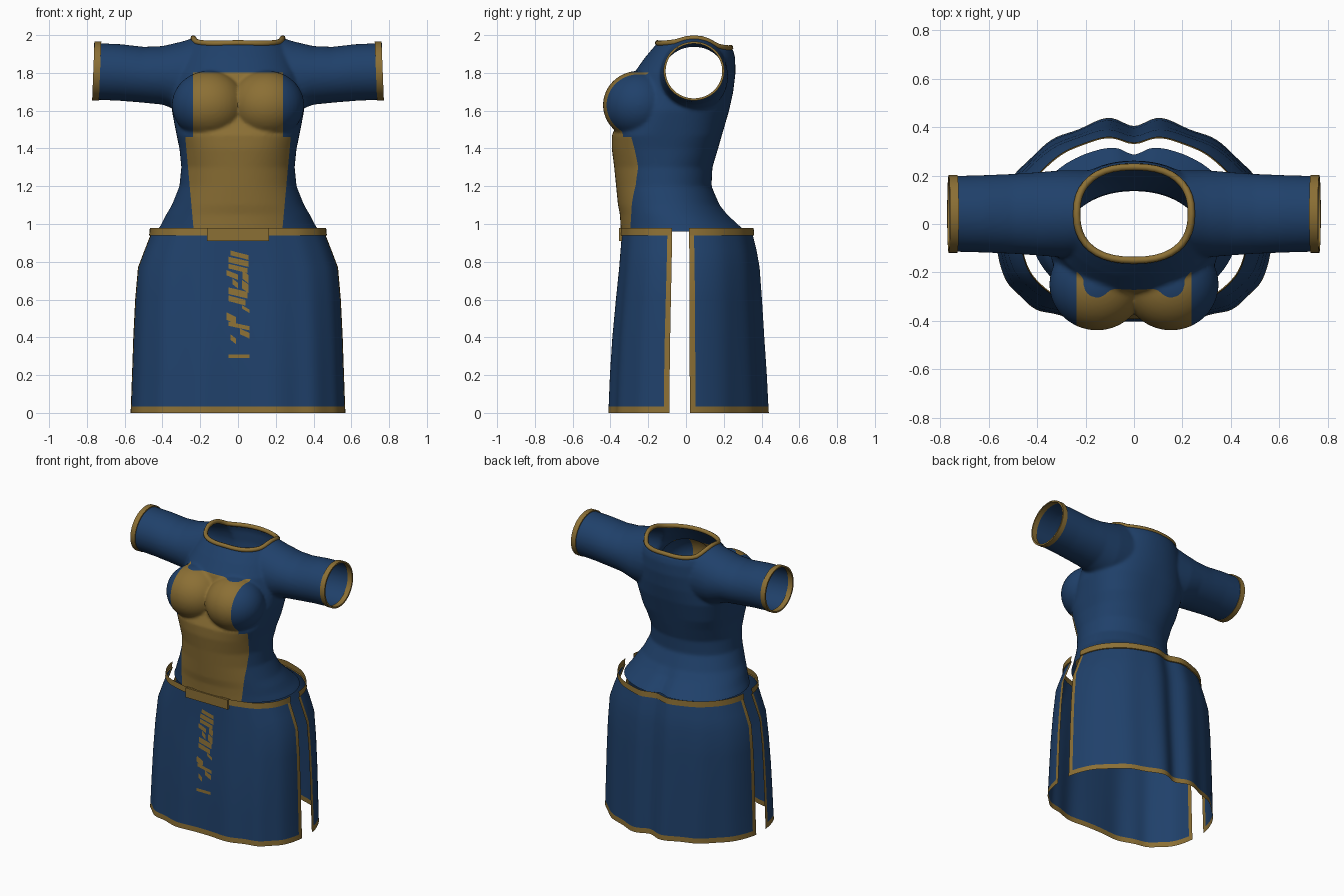
import bpy, bmesh
from math import sin, cos, asin, pi, exp
from mathutils import Vector, Matrix
from mathutils.bvhtree import BVHTree

if "Cube" in bpy.data.objects:
    bpy.data.objects.remove(bpy.data.objects["Cube"])


def material(name, rgb):
    m = bpy.data.materials.new(name)
    m.use_nodes = True
    m.diffuse_color = (*rgb, 1)
    m.node_tree.nodes["Principled BSDF"].inputs["Base Color"].default_value = (*rgb, 1)
    return m


BLUE = material("blue cloth", (0.014, 0.052, 0.145))
GOLD = material("gold trim", (0.26, 0.16, 0.035))


def add_object(name, bm, mats, smooth=True):
    me = bpy.data.meshes.new(name)
    bm.to_mesh(me)
    bm.free()
    for m in mats:
        me.materials.append(m)
    ob = bpy.data.objects.new(name, me)
    bpy.context.collection.objects.link(ob)
    if smooth:
        bpy.ops.object.select_all(action="DESELECT")
        ob.select_set(True)
        bpy.context.view_layer.objects.active = ob
        bpy.ops.object.shade_smooth_by_angle(angle=0.7)
    return ob


def spow(v, e):
    return abs(v) ** e * (1 if v >= 0 else -1)


def oval(rx, ry, p=2.0, n=48):
    angles = [2 * pi * i / n for i in range(n)]
    return [(rx * spow(cos(a), 2 / p), ry * spow(sin(a), 2 / p)) for a in angles]


def loft(bm, rings, capped=True):
    rows = [[bm.verts.new(co) for co in ring] for ring in rings]
    n = len(rows[0])
    for a, b in zip(rows, rows[1:]):
        for i in range(n):
            bm.faces.new((a[i], a[(i + 1) % n], b[(i + 1) % n], b[i]))
    if capped:
        bm.faces.new(rows[0][::-1])
        bm.faces.new(rows[-1])


# Bodice volumes: torso rings (height, half width, front, back)
TORSO = [(0.90, 0.45, -0.34, 0.36), (0.96, 0.43, -0.345, 0.325), (1.0, 0.405, -0.347, 0.28),
         (1.05, 0.38, -0.35, 0.225), (1.1, 0.35, -0.36, 0.182), (1.2, 0.31, -0.37, 0.135),
         (1.3, 0.30, -0.38, 0.14), (1.4, 0.31, -0.393, 0.17), (1.47, 0.325, -0.392, 0.19),
         (1.6, 0.35, -0.34, 0.228), (1.7, 0.35, -0.3, 0.25), (1.8, 0.33, -0.275, 0.262),
         (1.88, 0.30, -0.218, 0.26), (1.92, 0.28, -0.185, 0.25), (1.96, 0.25, -0.15, 0.21),
         (1.99, 0.2, -0.08, 0.15)]
# Sleeve rings (side distance, centre height, depth radius, height radius)
SLEEVE = [(0.1, 1.78, 0.18, 0.20), (0.22, 1.785, 0.18, 0.205), (0.3, 1.78, 0.18, 0.185),
          (0.4, 1.787, 0.172, 0.155), (0.5, 1.79, 0.165, 0.148), (0.62, 1.802, 0.16, 0.15),
          (0.8, 1.81, 0.155, 0.15)]


def torso_ring(z, w, f, b):
    # squarer under the bust, with a shallow centre crease low on the back
    power = 2.1 + 0.6 * exp(-((z - 1.5) / 0.13) ** 2)
    crease = 0.04 * max(0, min(1, (1.12 - z) / 0.16))
    ring = []
    for x, y in oval(w, (b - f) / 2, power, 96):
        dent = crease * exp(-(x / 0.05) ** 2) if y > 0 else 0
        ring.append((x, y + (f + b) / 2 - dent, z))
    return ring


bm = bmesh.new()
loft(bm, [torso_ring(*row) for row in TORSO])
for s in (-1, 1):
    loft(bm, [[(s * d, 0.042 + y, zc + h) for y, h in oval(ry, rz)]
              for d, zc, ry, rz in SLEEVE])
    # bust
    bmesh.ops.create_uvsphere(
        bm, u_segments=40, v_segments=24, radius=1,
        matrix=Matrix.Translation((s * 0.153, -0.25, 1.63)) @ Matrix.Diagonal((0.197, 0.19, 0.181, 1)))
bmesh.ops.recalc_face_normals(bm, faces=bm.faces)
source = add_object("bodice_source", bm, [BLUE], smooth=False)
remesh = source.modifiers.new("fuse", "REMESH")
remesh.mode = "VOXEL"
remesh.voxel_size = 0.01
soft = source.modifiers.new("soften", "SMOOTH")
soft.factor = 0.5
soft.iterations = 6
fused = bpy.data.meshes.new_from_object(
    source.evaluated_get(bpy.context.evaluated_depsgraph_get()))
bpy.data.objects.remove(source)
bm = bmesh.new()
bm.from_mesh(fused)
bpy.data.meshes.remove(fused)


def slice_bodice(co, no, clear=False, front_only=False):
    faces = [f for f in bm.faces if not front_only or f.calc_center_median().y < -0.1]
    geom = set(faces)
    for f in faces:
        geom.update(f.verts, f.edges)
    bmesh.ops.bisect_plane(bm, geom=list(geom), dist=0.0005, plane_co=co, plane_no=no,
                           clear_outer=clear)


# Open the hem and the sleeves
slice_bodice((0, 0, 0.96), (0, 0, -1), True)
for s in (-1, 1):
    slice_bodice((s * 0.762, 0, 0), (s, 0, 0), True)

# Neckline path laid on the shoulders, then the neck opening
NECK = (0.237, 0.193, 0.043)
tree = BVHTree.FromBMesh(bm)
neck_path = []
for x, y in oval(NECK[0], NECK[1], 2.4, 40):
    hit = tree.ray_cast(Vector((x, y + NECK[2], 2.3)), Vector((0, 0, -1)))[0]
    neck_path.append((x, y + NECK[2], hit.z if hit and hit.z > 1.85 else 1.92))
inside = []
for f in bm.faces:
    c = f.calc_center_median()
    if c.z > 1.8 and abs(c.x / NECK[0]) ** 2.4 + abs((c.y - NECK[2]) / NECK[1]) ** 2.4 < 1:
        inside.append(f)
bmesh.ops.delete(bm, geom=inside, context="FACES")

# Gold front panel, cut into the bodice
for z in (1.46, 1.803):
    slice_bodice((0, 0, z), (0, 0, 1), front_only=True)
for s in (-1, 1):
    slice_bodice((s * 0.238, 0, 0), (s, 0, 0), front_only=True)
    slice_bodice((s * 0.235, 0, 0.97), (s, 0, -0.09), front_only=True)
for f in bm.faces:
    c = f.calc_center_median()
    half = 0.238 if c.z > 1.46 else 0.235 + 0.09 * (c.z - 0.97)
    f.material_index = int(c.y < -0.12 and c.z < 1.803 and abs(c.x) < half)
    f.smooth = True
add_object("bodice", bm, [BLUE, GOLD])

# Neck trim
curve = bpy.data.curves.new("neck_trim", "CURVE")
curve.dimensions = "3D"
curve.bevel_depth = 0.015
curve.bevel_resolution = 2
spline = curve.splines.new("POLY")
spline.points.add(len(neck_path) - 1)
for point, co in zip(spline.points, neck_path):
    point.co = (*co, 1)
spline.use_cyclic_u = True
curve.materials.append(GOLD)
bpy.context.collection.objects.link(bpy.data.objects.new("neck_trim", curve))

# Sleeve cuffs
for side, s in (("left", 1), ("right", -1)):
    bm = bmesh.new()
    loft(bm, [[(s * (d - 0.04 * h), 0.042 + y, 1.81 + h) for y, h in oval(r + 0.005, r)]
              for d, r in ((0.73, 0.148), (0.73, 0.156), (0.766, 0.156), (0.766, 0.145),
                           (0.73, 0.145))], capped=False)
    bmesh.ops.recalc_face_normals(bm, faces=bm.faces)
    add_object(side + "_cuff", bm, [GOLD])

# Skirt: (height, half width, front depth, back depth)
SKIRT = [(0.0, 0.57, 0.41, 0.445), (0.035, 0.568, 0.408, 0.443), (0.2, 0.562, 0.402, 0.435),
         (0.4, 0.555, 0.39, 0.422), (0.6, 0.545, 0.372, 0.41), (0.77, 0.53, 0.355, 0.398),
         (0.86, 0.496, 0.348, 0.383), (0.938, 0.465, 0.342, 0.364), (0.94, 0.471, 0.349, 0.371),
         (0.98, 0.467, 0.346, 0.368)]


def skirt_panel(name, front, powers, start, trim):
    """powers: squareness at hem and waist; start, trim: depth share of the slit edge and trim"""
    bm = bmesh.new()
    n = 64
    rows = []
    for z, w, f, b in SKIRT:
        power = powers[0] + (powers[1] - powers[0]) * z
        first, second = (asin(e ** (power / 2)) for e in (start, trim))
        angles = [first] + [second + (pi - 2 * second) * i / n for i in range(n + 1)]
        row = []
        for a in angles + [pi - first]:
            x, y = w * spow(cos(a), 2 / power), sin(a) ** (2 / power)
            # folds deepen towards the hem
            fold = 0.008 * (1 - 0.8 * z) * cos(14 * a) * sin(a)
            dip = 0 if front else 0.032 * exp(-(x / 0.07) ** 2)
            depth = (f if front else b) * y + fold - dip
            row.append(bm.verts.new((x, -depth if front else depth, z)))
        rows.append(row)
    for r, (low, high) in enumerate(zip(rows, rows[1:])):
        for i in range(n + 2):
            face = bm.faces.new((low[i], low[i + 1], high[i + 1], high[i]))
            edge = i in (0, n + 1) or r == 0 or r >= len(rows) - 3
            face.material_index = int(edge)
    if front:
        bmesh.ops.reverse_faces(bm, faces=bm.faces)
    add_object(name, bm, [BLUE, GOLD])


skirt_panel("front_skirt", True, (2.85, 2.8), 0.215, 0.29)
skirt_panel("back_skirt", False, (1.85, 2.08), 0.045, 0.115)


def skirt_front(z):
    for a, b in zip(SKIRT, SKIRT[1:]):
        if a[0] <= z <= b[0]:
            t = (z - a[0]) / (b[0] - a[0])
            depth = a[2] + t * (b[2] - a[2])
            return -(depth - 0.008 * (1 - 0.8 * z)) - 0.005
    return -SKIRT[-1][2]


# Belt plate
bm = bmesh.new()
bmesh.ops.create_cube(bm, size=1, matrix=Matrix.Translation((0, -0.344, 0.945))
                      @ Matrix.Diagonal((0.33, 0.02, 0.068, 1)))
add_object("belt_plate", bm, [GOLD], smooth=False)

# Worn gold ornament: slanted strips (height, left end, right end, thickness)
STRIPS = [(0.835, -0.04, 0.055, 0.025), (0.80, -0.05, 0.055, 0.03), (0.765, -0.05, 0.05, 0.025),
          (0.73, -0.06, 0.0, 0.028), (0.72, 0.025, 0.055, 0.045), (0.685, -0.03, 0.0, 0.03),
          (0.67, 0.02, 0.055, 0.045), (0.635, -0.05, 0.05, 0.035), (0.595, -0.05, 0.04, 0.03),
          (0.55, 0.02, 0.06, 0.018), (0.50, -0.06, -0.01, 0.04), (0.46, -0.05, 0.06, 0.022),
          (0.42, 0.01, 0.06, 0.03), (0.39, -0.04, -0.01, 0.03), (0.30, -0.05, 0.06, 0.02)]
bm = bmesh.new()
for z, x0, x1, thick in STRIPS:
    slant = 0.0 if z < 0.35 else 0.012
    bottom = z - thick / 2
    corners = ((x0, bottom + slant), (x1, bottom - slant),
               (x1, bottom - slant + thick), (x0, bottom + slant + thick))
    bm.faces.new([bm.verts.new((x, skirt_front(h), h)) for x, h in corners])
add_object("skirt_ornament", bm, [GOLD], smooth=False)
